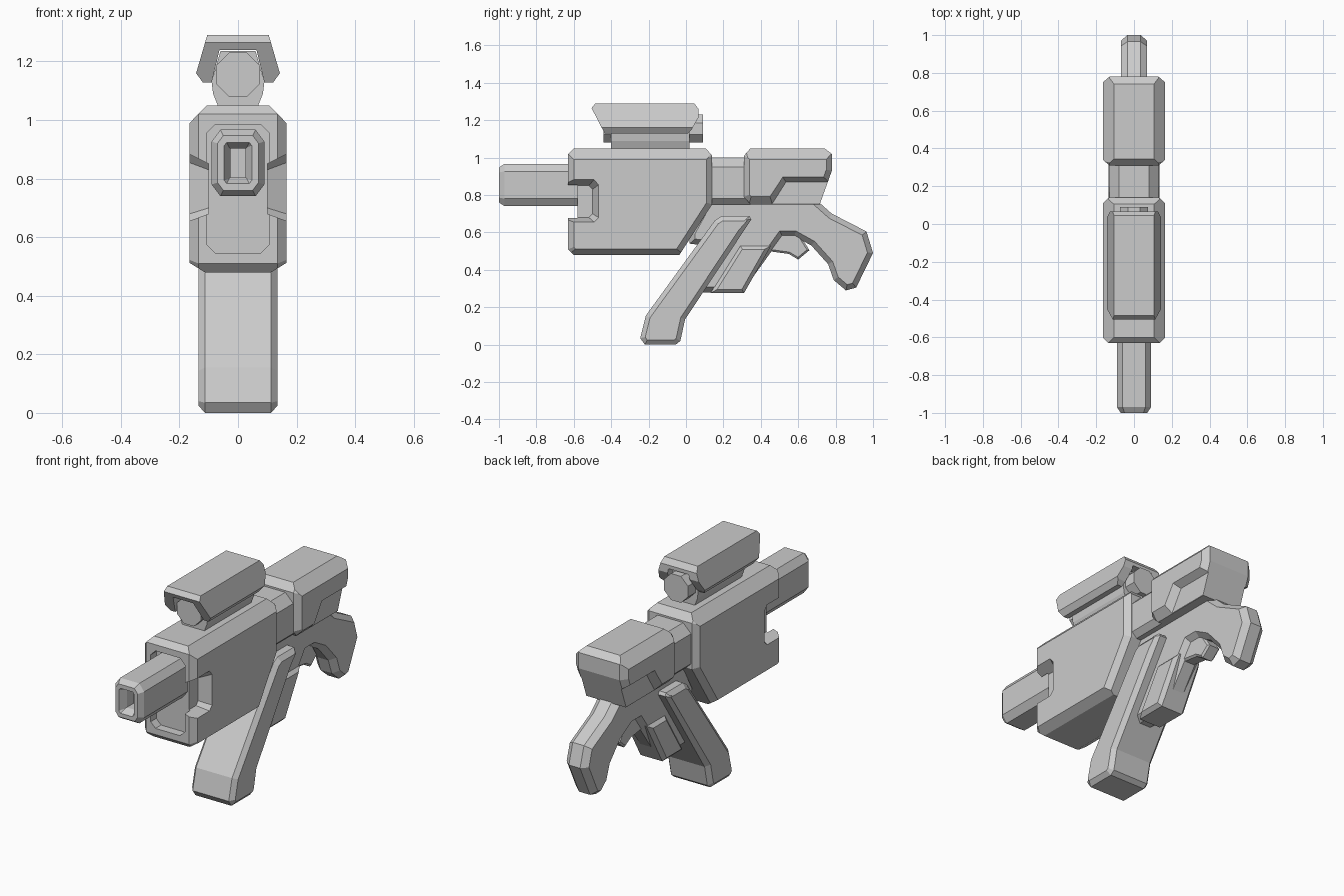
import bpy, bmesh
from mathutils import Vector

if "Cube" in bpy.data.objects:
    bpy.data.objects.remove(bpy.data.objects["Cube"])


def inset(pts, d):
    """Offset a closed 2D outline inward by d."""
    p = [Vector(q) for q in pts]
    n = len(p)
    area = sum(p[i - 1].x * p[i].y - p[i].x * p[i - 1].y for i in range(n))
    s = 1 if area > 0 else -1
    out = []
    for i in range(n):
        a = (p[i] - p[i - 1]).normalized()
        b = (p[(i + 1) % n] - p[i]).normalized()
        na, nb = Vector((-a.y, a.x)) * s, Vector((-b.y, b.x)) * s
        out.append(p[i] + (na + nb) * d / (1 + na.dot(nb)))
    return out


def loft(name, layers, axis):
    """Join outlines placed along axis; 'x' outlines are (y, z), 'y' outlines are (x, z)."""
    bm = bmesh.new()
    rings = []
    for d, pts in layers:
        rings.append([bm.verts.new((d, q[0], q[1]) if axis == 'x' else (q[0], d, q[1])) for q in pts])
    n = len(rings[0])
    for r, t in zip(rings, rings[1:]):
        for i in range(n):
            j = (i + 1) % n
            bm.faces.new((r[i], r[j], t[j], t[i]))
    bm.faces.new(rings[0])
    bm.faces.new(rings[-1])
    bmesh.ops.recalc_face_normals(bm, faces=bm.faces)
    me = bpy.data.meshes.new(name)
    bm.to_mesh(me)
    bm.free()
    ob = bpy.data.objects.new(name, me)
    bpy.context.collection.objects.link(ob)
    return ob


def plate(name, pts, w, b, bx=None):
    """Side profile extruded to +-w in x with chamfered rims."""
    bx = bx or b
    small = inset(pts, b)
    return loft(name, [(-w, small), (-w + bx, pts), (w - bx, pts), (w, small)], 'x')


def octagon(w, z0, z1, ct, cb=None, ctz=None, cbz=None):
    cb = cb or ct
    ctz, cbz = ctz or ct, cbz or cb
    half = [(w - cb, z0), (w, z0 + cbz), (w, z1 - ctz), (w - ct, z1)]
    return half + [(-x, z) for x, z in reversed(half)]


def boolean(ob, tool, op):
    m = ob.modifiers.new(op.lower(), 'BOOLEAN')
    m.operation, m.object, m.solver = op, tool, 'EXACT'
    bpy.context.view_layer.objects.active = ob
    bpy.ops.object.modifier_apply(modifier=m.name)
    bpy.data.objects.remove(tool)


def cut_sides(ob, x_in, pts_in, x_out, pts_out):
    for s in (1, -1):
        boolean(ob, loft('cutter', [(s * x_in, pts_in), (s * x_out, pts_out)], 'x'), 'DIFFERENCE')


# Main receiver: side profile trimmed by an octagonal cross-section
body = plate('receiver', [(-.63, .51), (-.60, .48), (-.035, .48), (.14, .75), (.14, 1.01),
                          (.105, 1.05), (-.60, 1.05), (-.63, 1.02)], .165, .03)
section = octagon(.17, .475, 1.052, .065, .065, .067, .04)
boolean(body, loft('trim', [(-.8, section), (.3, section)], 'y'), 'INTERSECT')
# Muzzle recess and side notches
mouth = octagon(.107, .545, .985, .03)
boolean(body, loft('cutter', [(-.7, mouth), (-.58, mouth)], 'y'), 'DIFFERENCE')
cut_sides(body, .10, [(-.7, .85), (-.52, .85), (-.50, .83), (-.50, .70), (-.52, .68), (-.7, .68)],
          .18, [(-.7, .89), (-.485, .89), (-.46, .86), (-.46, .675), (-.485, .65), (-.7, .65)])

# Barrel with stepped bore
tube = octagon(.09, .74, .967, .03, ctz=.04, cbz=.04)
loft('barrel', [(-.5, tube), (-.97, tube), (-1.0, inset(tube, .02)), (-1.0, inset(tube, .043)),
                (-.96, inset(tube, .064)), (-.90, inset(tube, .064))], 'y')

# Connector between receiver and rear block
neck = octagon(.13, .75, 1.0, .05, .03)
loft('neck', [(.05, neck), (.4, neck)], 'y')

# Rear block with open side pockets
rear = plate('rear_block', [(.345, 1.05), (.74, 1.05), (.78, 1.02), (.78, .93), (.715, .75),
                            (.345, .75), (.31, .79), (.31, 1.01)], .165, .03, .035)
section = octagon(.168, .745, 1.052, .065, .05)
boolean(rear, loft('trim', [(.2, section), (.9, section)], 'y'), 'INTERSECT')
cut_sides(rear, .125, [(.44, .72), (.535, .87), (.85, .87), (.85, .72)],
          .18, [(.385, .72), (.51, .905), (.85, .905), (.85, .72)])

# Lower frame and hooked stock
plate('lower_frame', [(.12, .78), (.02, .60), (.02, .54), (.10, .53), (.06, .28), (.30, .28),
                      (.515, .58), (.58, .58), (.67, .53), (.76, .43), (.79, .345), (.855, .29),
                      (.91, .305), (1.0, .49), (.965, .605), (.78, .70), (.69, .78)], .07, .028, .035)

# Raised grip panel and trigger guard piece
plate('grip_panel', [(.13, .275), (.31, .275), (.455, .53), (.29, .53)], .088, .02)
plate('trigger', [(.44, .50), (.55, .485), (.60, .455), (.66, .505), (.60, .60), (.50, .60)], .04, .01)

# Slanted foregrip
plate('slanted_foregrip', [(-.22, 0), (-.055, 0), (-.03, .02), (-.005, .135), (.35, .67),
                           (.34, .687), (.19, .687), (.155, .665), (-.215, .155), (-.245, .035)],
      .135, .025, .022)

# Sight: mount, lens tube and flared hood
mount = [(.065, 1.04), (.085, 1.09), (.09, 1.13), (.06, 1.235)]
mount += [(-x, z) for x, z in reversed(mount)]
loft('sight_mount', [(-.40, mount), (.02, mount)], 'y')
lens = octagon(.075, 1.08, 1.23, .044)
loft('sight_tube', [(-.44, lens), (.09, lens)], 'y')
shell = [(.105, 1.29), (.143, 1.16), (.12, 1.128), (.09, 1.128), (.063, 1.24)]
shell += [(-x, z) for x, z in reversed(shell)]
hood = loft('sight_hood', [(-.7, shell), (.3, shell)], 'y')
boolean(hood, plate('trim', [(-.43, 1.12), (0, 1.12), (.03, 1.15), (.067, 1.215), (.067, 1.26),
                             (.04, 1.295), (-.48, 1.295), (-.505, 1.265)], .2, .01), 'INTERSECT')
